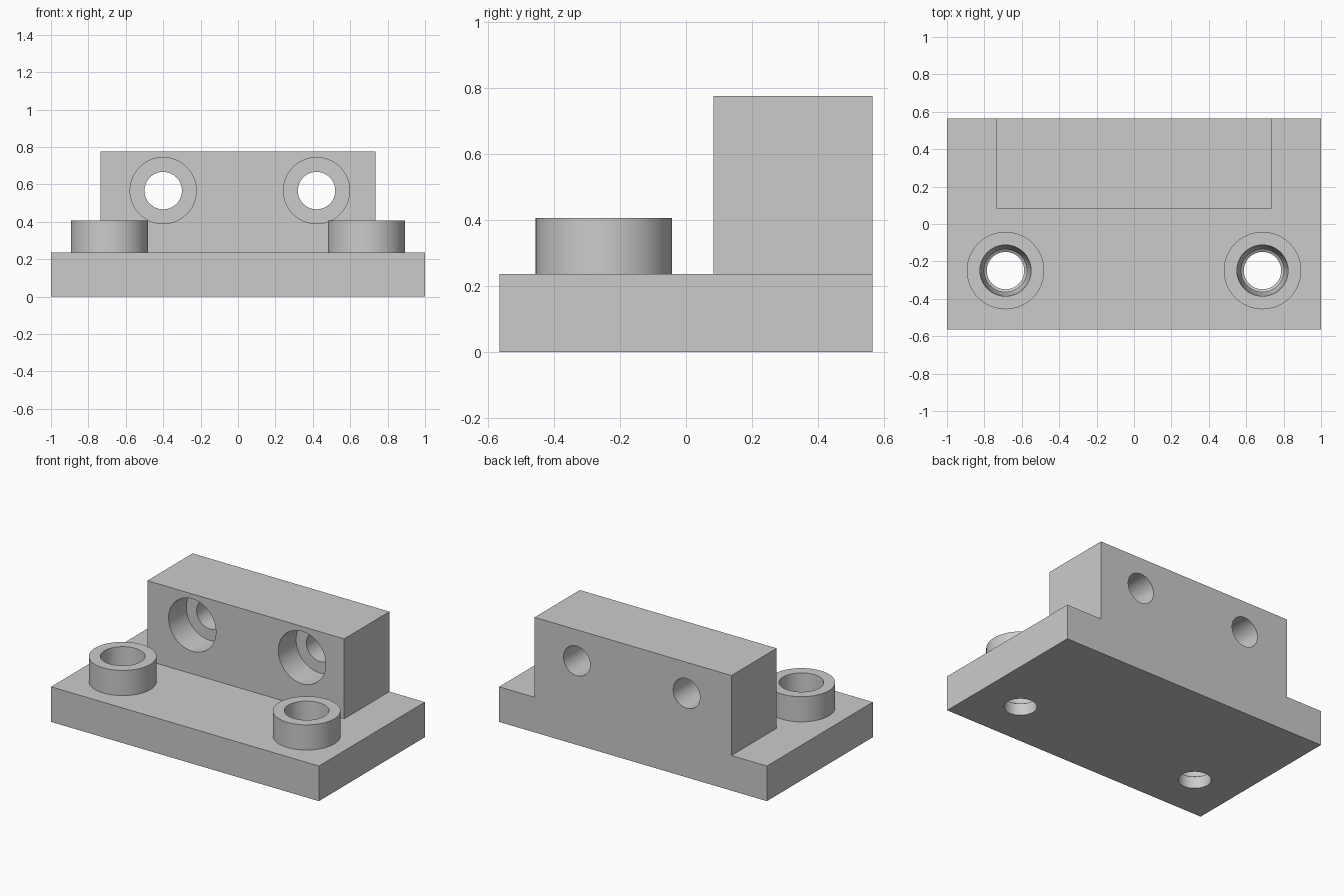
import bpy, bmesh, math
from mathutils import Matrix

if "Cube" in bpy.data.objects:
    bpy.data.objects.remove(bpy.data.objects["Cube"], do_unlink=True)

grey = bpy.data.materials.new("light_grey")
grey.use_nodes = True
COLOR = (0.6, 0.6, 0.6, 1)
grey.diffuse_color = COLOR
grey.node_tree.nodes["Principled BSDF"].inputs["Base Color"].default_value = COLOR

SEG = 64
BASE_TOP, BOSS_TOP, BLOCK_TOP = 0.237, 0.407, 0.777
HALF_Y, BLOCK_FRONT = 0.565, 0.083


def add_object(name, bm):
    bmesh.ops.recalc_face_normals(bm, faces=bm.faces)
    mesh = bpy.data.meshes.new(name)
    bm.to_mesh(mesh)
    bm.free()
    mesh.materials.append(grey)
    obj = bpy.data.objects.new(name, mesh)
    bpy.context.collection.objects.link(obj)
    return obj


def box(name, x, y0, y1, z0, z1):
    bm = bmesh.new()
    bmesh.ops.create_cube(bm, size=1)
    bmesh.ops.scale(bm, vec=(2 * x, y1 - y0, z1 - z0), verts=bm.verts)
    bmesh.ops.translate(bm, vec=(0, (y0 + y1) / 2, (z0 + z1) / 2), verts=bm.verts)
    return add_object(name, bm)


def turned(name, profile, matrix):
    """Closed solid of revolution from (radius, height) pairs."""
    bm = bmesh.new()
    rings = [[bm.verts.new((r * math.cos(a), r * math.sin(a), h))
              for a in (2 * math.pi * i / SEG for i in range(SEG))] for r, h in profile]
    for low, high in zip(rings, rings[1:]):
        for i in range(SEG):
            j = (i + 1) % SEG
            bm.faces.new((low[i], low[j], high[j], high[i]))
    bm.faces.new(rings[0])
    bm.faces.new(rings[-1])
    bm.transform(matrix)
    return add_object(name, bm)


def cut(obj, cutters):
    for cutter in cutters:
        mod = obj.modifiers.new("hole", 'BOOLEAN')
        mod.operation = 'DIFFERENCE'
        mod.solver = 'EXACT'
        mod.object = cutter
        bpy.ops.object.select_all(action='DESELECT')
        bpy.context.view_layer.objects.active = obj
        obj.select_set(True)
        bpy.ops.object.modifier_apply(modifier=mod.name)
    bpy.ops.object.shade_smooth_by_angle(angle=math.radians(30))


# Main bodies
base = box("base_plate", 1, -HALF_Y, HALF_Y, 0, BASE_TOP)
block = box("upright_block", 0.735, BLOCK_FRONT, HALF_Y, BASE_TOP, BLOCK_TOP)

# Raised bosses with a tapering bore that runs down through the plate
bore = [(0.1, -0.1), (0.1, 0.08), (0.115, 0.09), (0.125, 0.12),
        (0.137, BOSS_TOP), (0.137, BOSS_TOP + 0.1)]
bores = []
for side, x in (("left", 0.687), ("right", -0.687)):
    place = Matrix.Translation((x, -0.249, 0))
    boss = turned(side + "_boss", [(0.207, BASE_TOP), (0.207, BOSS_TOP)], place)
    cutter = turned(side + "_bore_cutter", bore, place)
    cut(boss, [cutter])
    bores.append(cutter)
cut(base, bores)

# Counterbored bolt holes through the upright block
step = BLOCK_FRONT + 0.19
bolt = [(0.177, -0.1), (0.177, step), (0.1, step), (0.1, 0.8)]
bolts = [turned("bolt_hole_cutter", bolt, Matrix.Translation((x, 0, 0.567))
                @ Matrix.Rotation(-math.pi / 2, 4, 'X')) for x in (-0.4, 0.42)]
cut(block, bolts)

# Cutters are no longer needed
for cutter in bores + bolts:
    bpy.data.objects.remove(cutter, do_unlink=True)
